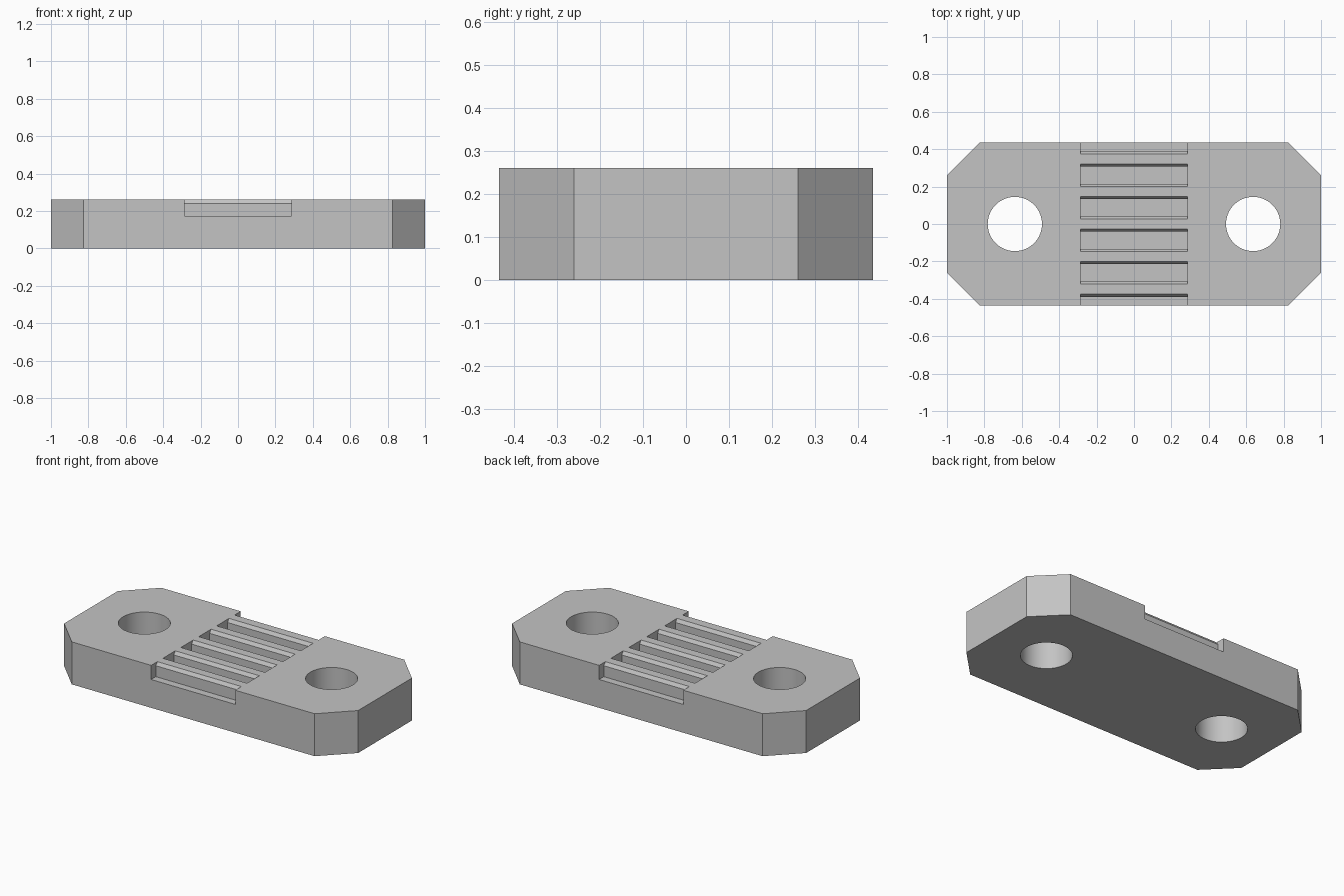
import bpy
import bmesh
from math import cos, sin, tau, radians
from mathutils import Vector

cube = bpy.data.objects.get("Cube")
if cube:
    bpy.data.objects.remove(cube, do_unlink=True)

HALF_X, HALF_Y, HEIGHT = 1.0, 0.435, 0.261
CORNER = 0.174          # corner cut, also the tooth pitch
HOLE_X, HOLE_R = 0.637, 0.145
SLOT_X, SLOT_FLOOR = 0.286, 0.174

grey = bpy.data.materials.new("light_grey")
grey.use_nodes = True
colour = (0.55, 0.55, 0.55, 1)
grey.diffuse_color = colour
grey.node_tree.nodes["Principled BSDF"].inputs["Base Color"].default_value = colour


def prism(name, points, direction):
    """Extrude a closed outline of 3D points along a direction."""
    bm = bmesh.new()
    face = bm.faces.new([bm.verts.new(p) for p in points])
    new = bmesh.ops.extrude_face_region(bm, geom=[face])["geom"]
    verts = [v for v in new if isinstance(v, bmesh.types.BMVert)]
    bmesh.ops.translate(bm, verts=verts, vec=Vector(direction))
    bmesh.ops.recalc_face_normals(bm, faces=bm.faces)
    mesh = bpy.data.meshes.new(name)
    bm.to_mesh(mesh)
    bm.free()
    mesh.materials.append(grey)
    obj = bpy.data.objects.new(name, mesh)
    bpy.context.collection.objects.link(obj)
    return obj


def cut(target, cutter):
    """Subtract the cutter from the target and remove the cutter."""
    cutter.hide_render = True
    mod = target.modifiers.new("cut", 'BOOLEAN')
    mod.operation, mod.solver, mod.object = 'DIFFERENCE', 'EXACT', cutter
    bpy.context.view_layer.objects.active = target
    bpy.ops.object.modifier_apply(modifier=mod.name)
    bpy.data.objects.remove(cutter, do_unlink=True)


# Plate with cut corners
ix, iy = HALF_X - CORNER, HALF_Y - CORNER
quarter = [(HALF_X, iy), (ix, HALF_Y)]
half = quarter + [(-x, y) for x, y in reversed(quarter)]
outline = half + [(-x, -y) for x, y in half]
plate = prism("clamp_plate", [(x, y, 0) for x, y in outline], (0, 0, HEIGHT))

# Round screw holes
for side in (-1, 1):
    ring = [(side * HOLE_X + HOLE_R * cos(tau * i / 64), HOLE_R * sin(tau * i / 64), -0.1)
            for i in range(64)]
    cut(plate, prism("hole_cutter", ring, (0, 0, 0.5)))

# Belt grooves with bevelled lips; the outer two run off the plate edges
groove = [(0.046, SLOT_FLOOR), (0.046, 0.241), (0.06, HEIGHT), (0.06, 0.35)]
profile = groove + [(-y, z) for y, z in reversed(groove)]
for i in range(6):
    centre = (i - 2.5) * CORNER
    points = [(-SLOT_X, centre + y, z) for y, z in profile]
    cut(plate, prism("groove_cutter", points, (2 * SLOT_X, 0, 0)))

# Smooth hole walls, sharp edges elsewhere
bpy.ops.object.select_all(action='DESELECT')
plate.select_set(True)
bpy.context.view_layer.objects.active = plate
bpy.ops.object.shade_smooth_by_angle(angle=radians(25))
